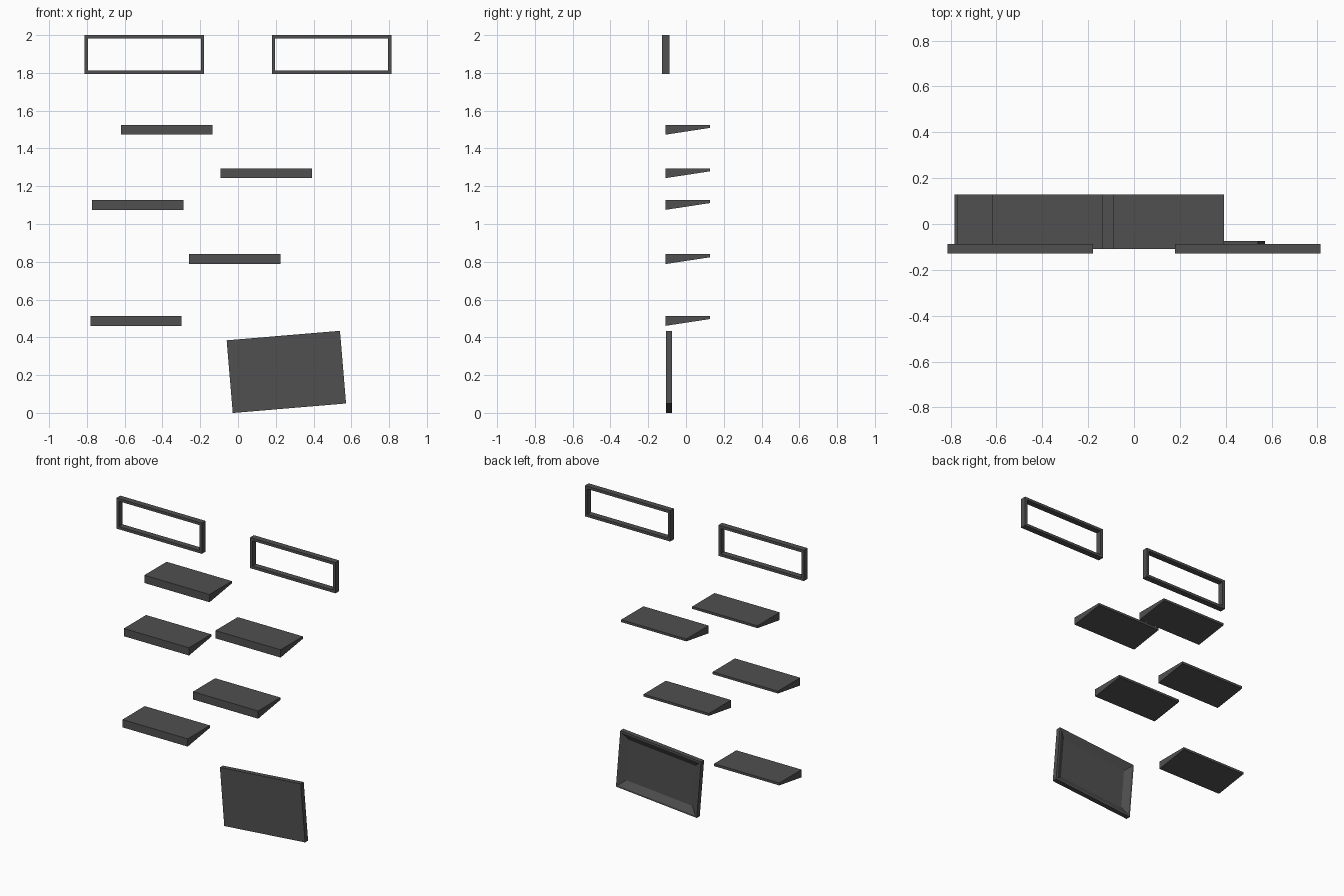
import bpy, bmesh
from math import radians
from mathutils import Matrix

if "Cube" in bpy.data.objects:
    bpy.data.objects.remove(bpy.data.objects["Cube"], do_unlink=True)

mat = bpy.data.materials.new("charcoal_grey")
mat.use_nodes = True
GREY = (0.08, 0.08, 0.08, 1)
mat.diffuse_color = GREY
mat.node_tree.nodes["Principled BSDF"].inputs["Base Color"].default_value = GREY


def finish(name, bm, location):
    bmesh.ops.recalc_face_normals(bm, faces=bm.faces)
    mesh = bpy.data.meshes.new(name)
    bm.to_mesh(mesh)
    bm.free()
    mesh.materials.append(mat)
    obj = bpy.data.objects.new(name, mesh)
    obj.location = location
    bpy.context.collection.objects.link(obj)
    return obj


def bridge_rings(bm, rings, close=False):
    """Join successive four-cornered rings with quads."""
    pairs = list(zip(rings, rings[1:]))
    if close:
        pairs.append((rings[-1], rings[0]))
    for a, b in pairs:
        for i in range(4):
            j = (i + 1) % 4
            bm.faces.new((a[i], a[j], b[j], b[i]))


def rect_ring(bm, width, height, y):
    w, h = width / 2, height / 2
    return [bm.verts.new((x, y, z)) for x, z in ((-w, -h), (w, -h), (w, h), (-w, h))]


# Wedge shelves: deep front edge, thin back edge, level top
def shelf(name, x, top):
    bm = bmesh.new()
    profile = ((-0.108, -0.052), (-0.108, 0), (0.128, 0), (0.128, -0.016))
    ends = [[bm.verts.new((s * 0.242, y, z)) for y, z in profile] for s in (-1, 1)]
    bridge_rings(bm, ends)
    for end in ends:
        bm.faces.new(end)
    finish(name, bm, (x, 0, top))


# Open rectangular frames
def open_frame(name, x):
    bm = bmesh.new()
    w, h, bar, d = 0.634, 0.206, 0.018, 0.02
    rings = [rect_ring(bm, w - 2 * inset, h - 2 * inset, y)
             for inset, y in ((0, -d), (0, d), (bar, d), (bar, -d))]
    bridge_rings(bm, rings, close=True)
    finish(name, bm, (x, -0.108, 1.897))


# Tilted panel: flat front, shallow sloped recess behind
def recessed_panel():
    bm = bmesh.new()
    w, h = 0.602, 0.386
    rings = [rect_ring(bm, w - 2 * inset, h - 2 * inset, y)
             for inset, y in ((0, -0.016), (0, 0.016), (0.012, 0.016), (0.055, -0.008))]
    bridge_rings(bm, rings)
    bm.faces.new(rings[0])
    bm.faces.new(rings[-1])
    bm.transform(Matrix.Rotation(radians(-4.8), 4, 'Y'))
    finish("tilted_panel", bm, (0.256, -0.09, 0.217))


for i, (x, top) in enumerate(((-0.378, 1.525), (0.15, 1.295), (-0.53, 1.127),
                              (-0.017, 0.84), (-0.54, 0.513))):
    shelf(f"shelf_{i + 1}", x, top)
open_frame("left_frame", 0.496)
open_frame("right_frame", -0.496)
recessed_panel()
